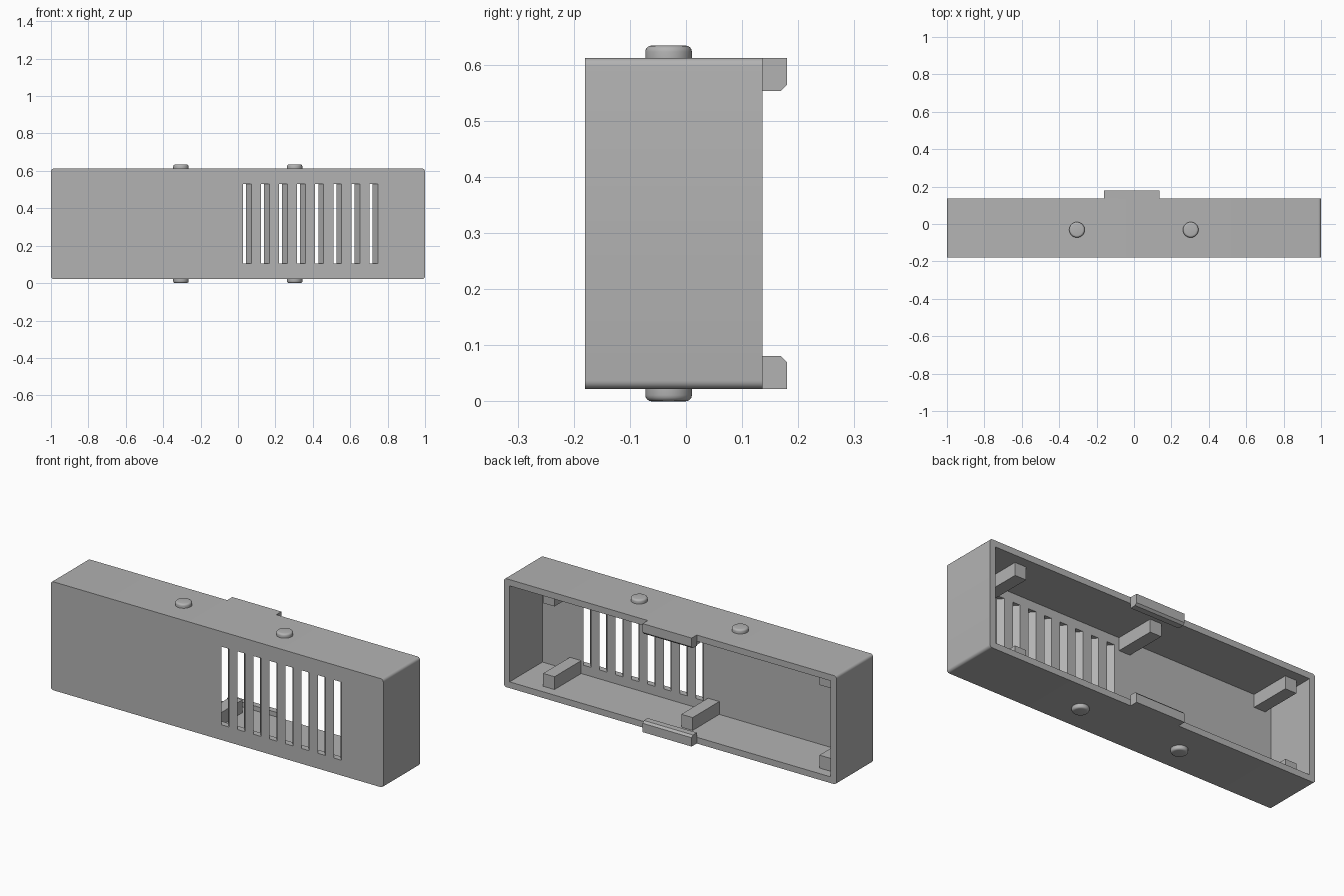
import bpy, bmesh, math
from mathutils import Vector

if "Cube" in bpy.data.objects:
    bpy.data.objects.remove(bpy.data.objects["Cube"], do_unlink=True)

grey = bpy.data.materials.new("plastic grey")
grey.use_nodes = True
COLOUR = (0.45, 0.45, 0.45, 1)
grey.diffuse_color = COLOUR
grey.node_tree.nodes["Principled BSDF"].inputs["Base Color"].default_value = COLOUR

FRONT, BACK = -0.18, 0.136
BOTTOM, TOP = 0.022, 0.612
MID = (BOTTOM + TOP) / 2
WALL = 0.034


def prism(name, points, offset):
    """Extrude a closed outline of 3D points along an offset vector."""
    bm = bmesh.new()
    face = bm.faces.new([bm.verts.new(p) for p in points])
    made = bmesh.ops.extrude_face_region(bm, geom=[face])["geom"]
    bmesh.ops.translate(bm, vec=Vector(offset),
                        verts=[v for v in made if isinstance(v, bmesh.types.BMVert)])
    bmesh.ops.recalc_face_normals(bm, faces=bm.faces)
    mesh = bpy.data.meshes.new(name)
    bm.to_mesh(mesh)
    bm.free()
    mesh.materials.append(grey)
    obj = bpy.data.objects.new(name, mesh)
    bpy.context.collection.objects.link(obj)
    return obj


def box(name, x0, x1, y0, y1, z0, z1):
    return prism(name, [(x0, y0, z0), (x1, y0, z0), (x1, y1, z0), (x0, y1, z0)],
                 (0, 0, z1 - z0))


def smooth(obj):
    bpy.ops.object.select_all(action="DESELECT")
    obj.select_set(True)
    bpy.context.view_layer.objects.active = obj
    bpy.ops.object.shade_smooth_by_angle(angle=math.radians(35))


def cut(obj, cutter):
    mod = obj.modifiers.new("cut", "BOOLEAN")
    mod.operation, mod.solver, mod.object = "DIFFERENCE", "EXACT", cutter
    bpy.context.view_layer.objects.active = obj
    bpy.ops.object.modifier_apply(modifier=mod.name)
    bpy.data.objects.remove(cutter, do_unlink=True)


# Housing outline with rounded corners, extruded front to back
R = 0.015
outline = []
for i, (sx, sz) in enumerate([(1, 1), (-1, 1), (-1, -1), (1, -1)]):
    for k in range(6):
        a = math.radians(90 * i + 18 * k)
        outline.append((sx * (1 - R) + R * math.cos(a), FRONT,
                        MID + sz * ((TOP - BOTTOM) / 2 - R) + R * math.sin(a)))
housing = prism("housing", outline, (0, BACK - FRONT, 0))

# Open back
cut(housing, box("cavity_cutter", WALL - 1, 1 - WALL, FRONT + WALL, BACK + 0.1,
                 BOTTOM + WALL, TOP - WALL))

# Slanted vent slots through the front wall
SLANT, REACH = 0.85, 0.02
for i in range(8):
    x = 0.027 + 0.0965 * i
    y0, y1 = FRONT - REACH, FRONT + WALL + REACH
    xa, xb = x + SLANT * REACH, x - SLANT * (WALL + REACH)
    w = 0.045
    cut(housing, prism("vent_cutter", [(xa, y0, 0.105), (xa + w, y0, 0.105),
                                       (xb + w, y1, 0.105), (xb, y1, 0.105)],
                       (0, 0, 0.425)))
smooth(housing)

# Parts repeated at the bottom (side -1) and top (side 1)
for side, label in ((-1, "lower"), (1, "upper")):
    outer = MID + side * (TOP - BOTTOM) / 2
    inner = outer - side * WALL

    # Support bars along the inside
    for i, x in enumerate((0.767, -0.064, -0.895)):
        box(f"{label}_support_bar_{i + 1}", x - 0.034, x + 0.034, FRONT + WALL, 0.083,
            *sorted((inner, inner - side * 0.07)))

    # Back clip with a chamfered inner edge
    tip = outer - side * 0.059
    prism(f"{label}_clip", [(-0.16, BACK, outer), (-0.16, 0.18, outer),
                            (-0.16, 0.18, tip + side * 0.011),
                            (-0.16, 0.169, tip), (-0.16, BACK, tip)], (0.295, 0, 0))

    # Round rubber-style studs with softened rims
    for x, place in ((-0.305, "right"), (0.303, "left")):
        bpy.ops.mesh.primitive_cylinder_add(
            vertices=40, radius=0.0415, depth=0.022,
            location=(x, -0.031, outer + side * 0.011))
        stud = bpy.context.object
        stud.name = f"{label}_{place}_stud"
        stud.data.materials.append(grey)
        bm = bmesh.new()
        bm.from_mesh(stud.data)
        rim = [e for e in bm.edges if all(v.co.z * side > 0 for v in e.verts)]
        bmesh.ops.bevel(bm, geom=rim, offset=0.011, segments=4, profile=0.5,
                        affect="EDGES")
        bm.to_mesh(stud.data)
        bm.free()
        smooth(stud)
